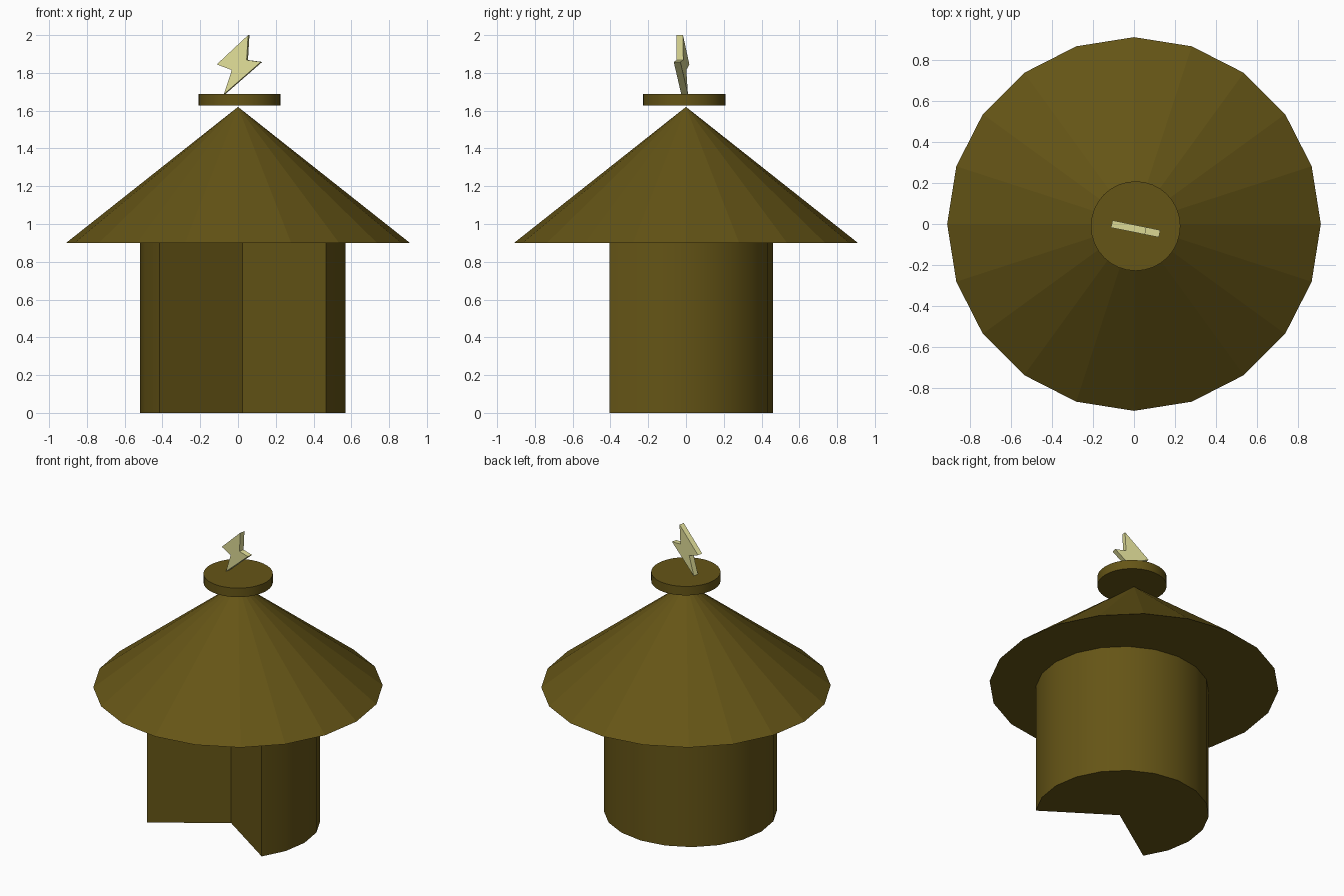
import bpy, bmesh
from math import sin, cos, radians
from mathutils import Matrix

if "Cube" in bpy.data.objects:
    bpy.data.objects.remove(bpy.data.objects["Cube"])


def material(name, rgb):
    m = bpy.data.materials.new(name)
    m.diffuse_color = (*rgb, 1)
    m.use_nodes = True
    m.node_tree.nodes["Principled BSDF"].inputs["Base Color"].default_value = m.diffuse_color
    return m


wood = material("dark_straw", (0.13, 0.09, 0.008))
yellow = material("pale_yellow", (0.76, 0.74, 0.32))


def finish(obj, mat, smooth=False):
    obj.data.materials.append(mat)
    if smooth:
        bpy.ops.object.select_all(action='DESELECT')
        bpy.context.view_layer.objects.active = obj
        obj.select_set(True)
        bpy.ops.object.shade_smooth_by_angle(angle=radians(30))
    return obj


def prism(name, points, depth, matrix, mat, smooth=False):
    """Extrude a flat outline by depth along its local z."""
    bm = bmesh.new()
    face = bm.faces.new([bm.verts.new((x, y, 0)) for x, y in points])
    ext = bmesh.ops.extrude_face_region(bm, geom=[face])
    top = [v for v in ext["geom"] if isinstance(v, bmesh.types.BMVert)]
    bmesh.ops.translate(bm, verts=top, vec=(0, 0, depth))
    bmesh.ops.recalc_face_normals(bm, faces=bm.faces)
    bm.transform(matrix)
    mesh = bpy.data.meshes.new(name)
    bm.to_mesh(mesh)
    bm.free()
    obj = bpy.data.objects.new(name, mesh)
    bpy.context.collection.objects.link(obj)
    return finish(obj, mat, smooth)


# Hut wall: 20-sided cylinder with a six-segment wedge cut from the front
R, CX, CY = 0.545, 0.025, -0.085
wall = [(CX + R * cos(radians(a)), CY + R * sin(radians(a)))
        for a in range(-36, 217, 18)]
wall.append((CX, -0.11))
prism("hut_wall", wall, 0.9, Matrix.Identity(4), wood, smooth=True)

# Roof: flat-shaded 20-sided cone
bpy.ops.mesh.primitive_cone_add(vertices=20, radius1=0.91, radius2=0,
                                depth=0.72, location=(0, 0, 1.26))
roof = bpy.context.object
roof.name = "roof"
finish(roof, wood)

# Cap disc floating just above the roof tip
bpy.ops.mesh.primitive_cylinder_add(vertices=32, radius=0.218, depth=0.062,
                                    location=(0.008, -0.01, 1.658))
cap = bpy.context.object
cap.name = "cap_disc"
finish(cap, wood, smooth=True)

# Lightning bolt: zigzag outline standing upright, turned slightly
bolt = [(0.048, 2.0), (-0.121, 1.845), (-0.04, 1.815), (-0.083, 1.687),
        (0.117, 1.858), (0.04, 1.868)]
place = (Matrix.Translation((0.01, -0.024, 0))
         @ Matrix.Rotation(radians(-11.5), 4, 'Z')
         @ Matrix.Rotation(radians(90), 4, 'X')
         @ Matrix.Translation((0, 0, -0.018)))
prism("lightning_bolt", bolt, 0.036, place, yellow)
